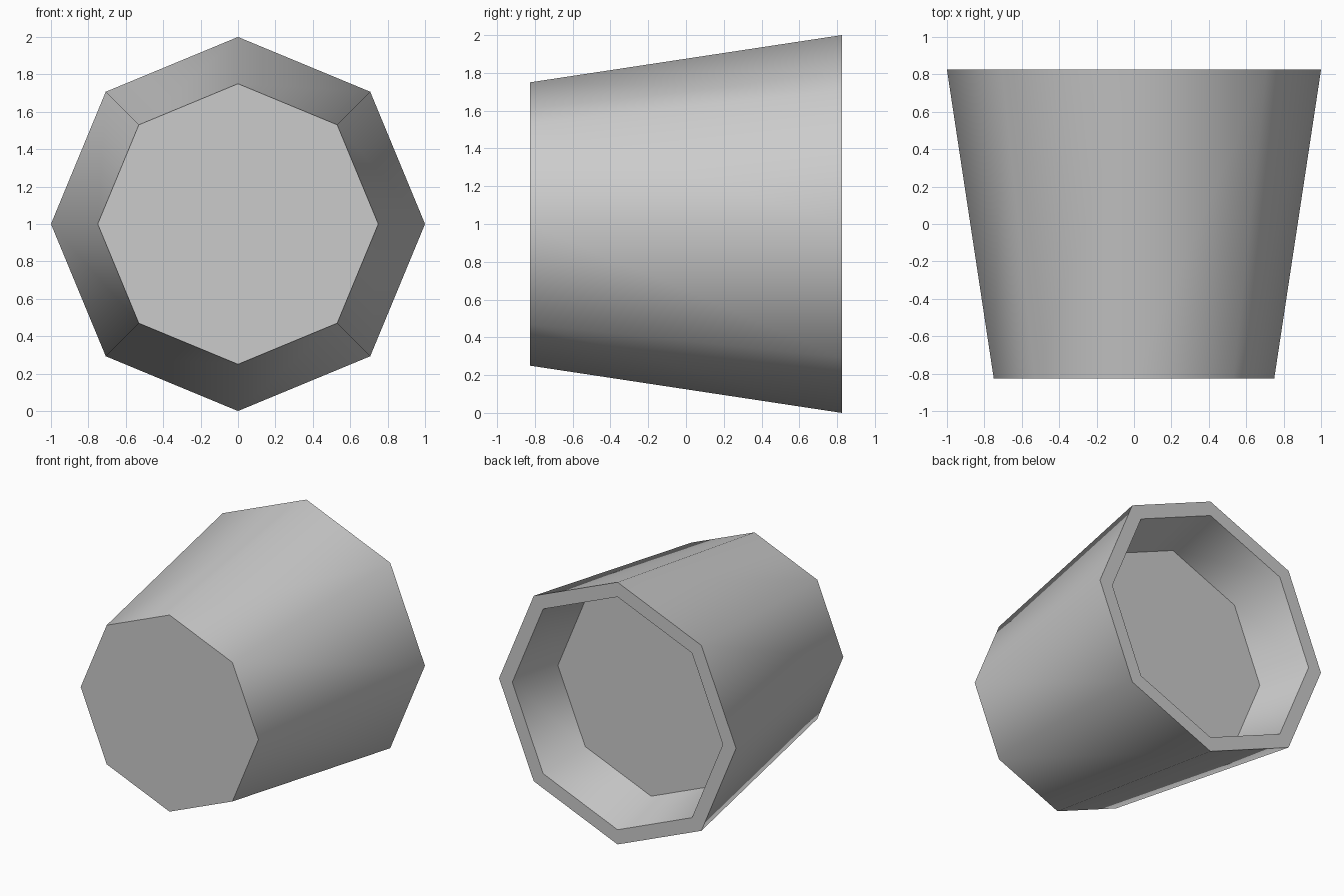
import bpy
import math

# Remove the default cube
cube = bpy.data.objects.get("Cube")
if cube:
    bpy.data.objects.remove(cube, do_unlink=True)

SIDES = 8

# Plain grey material
grey = bpy.data.materials.new("plain grey")
grey.use_nodes = True
colour = (0.6, 0.6, 0.6, 1.0)
grey.diffuse_color = colour
grey.node_tree.nodes["Principled BSDF"].inputs["Base Color"].default_value = colour

# Profile as (radius, y): closed front, flared wall, rim, recessed floor
profile = [(0.75, -0.825), (1.0, 0.825), (0.888, 0.825), (0.787, 0.42)]


def ring(radius, y):
    angles = [2 * math.pi * i / SIDES for i in range(SIDES)]
    return [(radius * math.cos(a), y, 1 + radius * math.sin(a)) for a in angles]


# Octagonal cup: rings joined by quads, with a cap at each end of the profile
verts = [v for radius, y in profile for v in ring(radius, y)]
faces = [tuple(range(SIDES))]
for r in range(len(profile) - 1):
    a, b = r * SIDES, (r + 1) * SIDES
    for i in range(SIDES):
        j = (i + 1) % SIDES
        faces.append((a + j, a + i, b + i, b + j))
last = (len(profile) - 1) * SIDES
faces.append(tuple(range(last + SIDES - 1, last - 1, -1)))
# The floor cap faces out of the opening
faces[-1] = tuple(reversed(range(last, last + SIDES)))

mesh = bpy.data.meshes.new("octagonal_cup")
mesh.from_pydata(verts, [], faces)
mesh.materials.append(grey)
mesh.update()
cup = bpy.data.objects.new("octagonal_cup", mesh)
bpy.context.collection.objects.link(cup)

# Smooth the walls, keep the rims and caps crisp
bpy.ops.object.select_all(action="DESELECT")
cup.select_set(True)
bpy.context.view_layer.objects.active = cup
bpy.ops.object.shade_smooth_by_angle(angle=math.radians(60))
